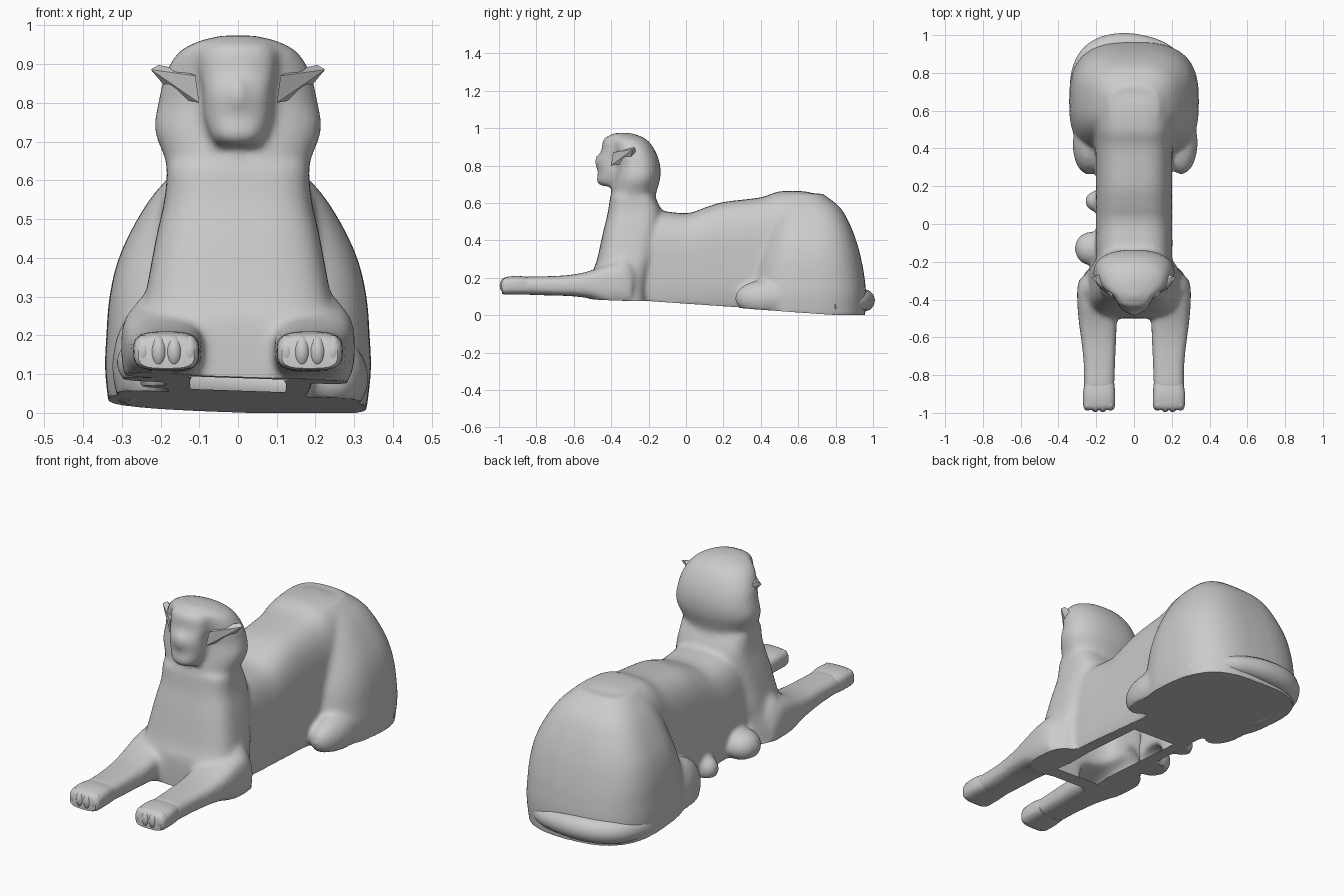
import bpy, bmesh
from math import cos, sin, pi
from mathutils import Vector, Matrix

if "Cube" in bpy.data.objects:
    bpy.data.objects.remove(bpy.data.objects["Cube"])


def floor_z(x, y):
    base = 0.082 - 0.035 * (y + 0.2) if y < -0.2 else 0.082 - 0.07 * (y + 0.2)
    return max(0.0, base - 0.035 * x)


def finish(name, bm):
    bmesh.ops.recalc_face_normals(bm, faces=bm.faces)
    me = bpy.data.meshes.new(name)
    bm.to_mesh(me)
    bm.free()
    ob = bpy.data.objects.new(name, me)
    bpy.context.collection.objects.link(ob)
    return ob


def smooth(ob, angle=0.7):
    bpy.ops.object.select_all(action='DESELECT')
    ob.select_set(True)
    bpy.context.view_layer.objects.active = ob
    bpy.ops.object.shade_smooth_by_angle(angle=angle)


def dense(rows, k=4):
    """Catmull-Rom in-between rows, so lofts run smoothly."""
    out = []
    for i in range(len(rows) - 1):
        p0, p1, p2 = rows[max(i - 1, 0)], rows[i], rows[i + 1]
        p3 = rows[min(i + 2, len(rows) - 1)]
        for j in range(k):
            t = j / k
            out.append([b + .5 * t * (c - a + t * (2 * a - 5 * b + 4 * c - d + t * (3 * (b - c) + d - a)))
                        for a, b, c, d in zip(p0, p1, p2, p3)])
    return out + [rows[-1]]


def loft(bm, rings, n=40):
    """Skin closed rings: (centre, half axis u, half axis v, roundness)."""
    loops = []
    for c, u, v, e in rings:
        ring = []
        for i in range(n):
            a = 2 * pi * i / n
            cu, sv = cos(a), sin(a)
            pu = abs(cu) ** (2 / e) * (1 if cu >= 0 else -1)
            pv = abs(sv) ** (2 / e) * (1 if sv >= 0 else -1)
            ring.append(bm.verts.new(Vector(c) + Vector(u) * pu + Vector(v) * pv))
        loops.append(ring)
    faces = []
    for a, b in zip(loops, loops[1:]):
        for i in range(n):
            j = (i + 1) % n
            faces.append(bm.faces.new((a[i], a[j], b[j], b[i])))
    faces += [bm.faces.new(loops[0][::-1]), bm.faces.new(loops[-1])]
    bmesh.ops.recalc_face_normals(bm, faces=faces)


def loft_up(bm, rows, e):
    """Rows of (z, y front, y back, half width)."""
    loft(bm, [((0, (a + b) / 2, z), (w, 0, 0), (0, (b - a) / 2, 0), e)
              for z, a, b, w in dense(rows)])


def loft_along(bm, rows, e, side=1):
    """Rows of (y, centre x, half width, z bottom, z top)."""
    loft(bm, [((side * x, y, (a + b) / 2), (w, 0, 0), (0, 0, (b - a) / 2), e)
              for y, x, w, a, b in dense(rows)])


def blob(bm, c, r):
    m = Matrix.Translation(c) @ Matrix.Diagonal((*r, 1))
    bmesh.ops.create_uvsphere(bm, u_segments=20, v_segments=12, radius=1, matrix=m)


bm = bmesh.new()
# Torso
loft_along(bm, [(-.38, 0, .17, -.05, .52), (-.2, 0, .2, -.05, .56), (0, 0, .202, -.05, .545),
                (.1, 0, .202, -.05, .575), (.2, 0, .202, -.05, .605), (.4, 0, .205, -.05, .63),
                (.5, 0, .215, -.05, .662), (.65, 0, .225, -.05, .66), (.75, 0, .21, -.05, .62)], 3.2)
# Rear haunches
loft_up(bm, [(-.04, .33, .955, .325), (.1, .33, .963, .343), (.2, .35, .955, .34), (.3, .375, .937, .332),
             (.4, .41, .91, .308), (.5, .44, .87, .26), (.58, .47, .82, .205), (.65, .5, .73, .13)], 2.8)
# Chest and neck
loft_up(bm, [(0, -.5, -.2, .28), (.15, -.5, -.2, .27), (.24, -.495, -.18, .252), (.3, -.475, -.16, .24),
             (.45, -.442, -.14, .212), (.55, -.418, -.13, .19), (.64, -.405, -.17, .183)], 3.4)
# Shoulders and front legs
for s in (-1, 1):
    blob(bm, (s * .2, -.34, .17), (.1, .09, .15))
    loft_along(bm, [(-.87, .185, .08, .11, .207), (-.75, .183, .083, .106, .208),
                    (-.62, .187, .092, .102, .215), (-.52, .192, .1, .09, .235),
                    (-.42, .197, .103, .06, .27), (-.34, .2, .1, .06, .28),
                    (-.29, .205, .085, .06, .22)], 3.2, s)
# Head
loft_up(bm, [(.58, -.4, -.17, .18), (.65, -.40, -.16, .187), (.73, -.385, -.138, .216),
             (.8, -.375, -.138, .206), (.87, -.385, -.16, .19), (.93, -.40, -.2, .155),
             (.96, -.41, -.25, .1), (.974, -.38, -.3, .04)], 2.3)
# Face
loft_up(bm, [(.69, -.45, -.3, .06), (.715, -.48, -.3, .072), (.76, -.47, -.3, .088),
             (.8, -.475, -.3, .09), (.83, -.475, -.3, .09), (.88, -.452, -.3, .1),
             (.93, -.446, -.3, .1), (.955, -.43, -.3, .085)], 2.3)
blob(bm, (0, -.46, .82), (.028, .03, .045))
# Folded hind feet and left side lumps
blob(bm, (-.24, .42, .12), (.085, .16, .15))
blob(bm, (.25, .43, .09), (.088, .17, .1))
blob(bm, (-.23, -.13, .13), (.085, .09, .075))
blob(bm, (-.2, .12, .1), (.06, .055, .06))

# Fuse the body parts into one skin
body = finish("body", bm)
rm = body.modifiers.new("fuse", 'REMESH')
rm.mode = 'VOXEL'
rm.voxel_size = 0.012
sm = body.modifiers.new("soften", 'SMOOTH')
sm.factor = 0.5
sm.iterations = 12
dg = bpy.context.evaluated_depsgraph_get()
skin = bpy.data.meshes.new_from_object(body.evaluated_get(dg))
body.modifiers.clear()

# Keep the outer skin only
bm = bmesh.new()
bm.from_mesh(skin)
bm.verts.ensure_lookup_table()
start = min(bm.verts, key=lambda v: v.co.y)
seen, stack = {start}, [start]
while stack:
    for e in stack.pop().link_edges:
        for w in e.verts:
            if w not in seen:
                seen.add(w)
                stack.append(w)
bmesh.ops.delete(bm, geom=[v for v in bm.verts if v not in seen], context='VERTS')
# Flatten the underside and open it below the chest
for v in bm.verts:
    v.co.z = max(v.co.z, floor_z(v.co.x, v.co.y))
bmesh.ops.remove_doubles(bm, verts=bm.verts, dist=0.003)
bm.normal_update()
hole = []
for f in bm.faces:
    c = f.calc_center_median()
    if abs(c.x) < .12 and -.43 < c.y < .15 and c.z < .12 and abs(f.normal.z) > .5:
        hole.append(f)
bmesh.ops.delete(bm, geom=hole, context='FACES')
bm.to_mesh(skin)
bm.free()
body.data = skin
smooth(body)

for side, tag in ((-1, "left"), (1, "right")):
    # Front paws with toes
    bm = bmesh.new()
    loft_along(bm, [(-.985, .185, .072, .115, .185), (-.965, .185, .083, .11, .203),
                    (-.9, .185, .085, .11, .21), (-.84, .183, .078, .11, .203)], 3.2, side)
    for i in range(4):
        x = side * (.125 + .04 * i)
        blob(bm, (x, -.965 + (.008 if i in (0, 3) else 0), .158), (.023, .031, .043))
    smooth(finish("front_paw_" + tag, bm))
    # Ears
    bm = bmesh.new()
    for x, y, z in ((.225, -.285, .886), (.205, -.275, .898), (.14, -.32, .885),
                    (.11, -.39, .87), (.1, -.40, .8), (.165, -.3, .815), (.15, -.26, .85)):
        bm.verts.new((side * x, y, z))
    bmesh.ops.convex_hull(bm, input=bm.verts)
    finish("ear_" + tag, bm)

# Tail wrapped around the rump
cu = bpy.data.curves.new("tail", 'CURVE')
cu.dimensions = '3D'
cu.bevel_depth = 0.052
cu.bevel_resolution = 4
cu.use_fill_caps = True
sp = cu.splines.new('NURBS')
pts = [(.3, .78, .05, .6), (.2, .9, .06, .9), (.08, .945, .075, 1), (-.08, .96, .08, 1.2),
       (-.24, .91, .08, 1.2), (-.305, .74, .075, 1), (-.28, .58, .07, .8), (-.25, .5, .07, .4)]
sp.points.add(len(pts) - 1)
for p, (x, y, z, r) in zip(sp.points, pts):
    p.co = (x, y, z, 1)
    p.radius = r
sp.use_endpoint_u = True
sp.order_u = 4
tail = bpy.data.objects.new("tail", cu)
bpy.context.collection.objects.link(tail)
